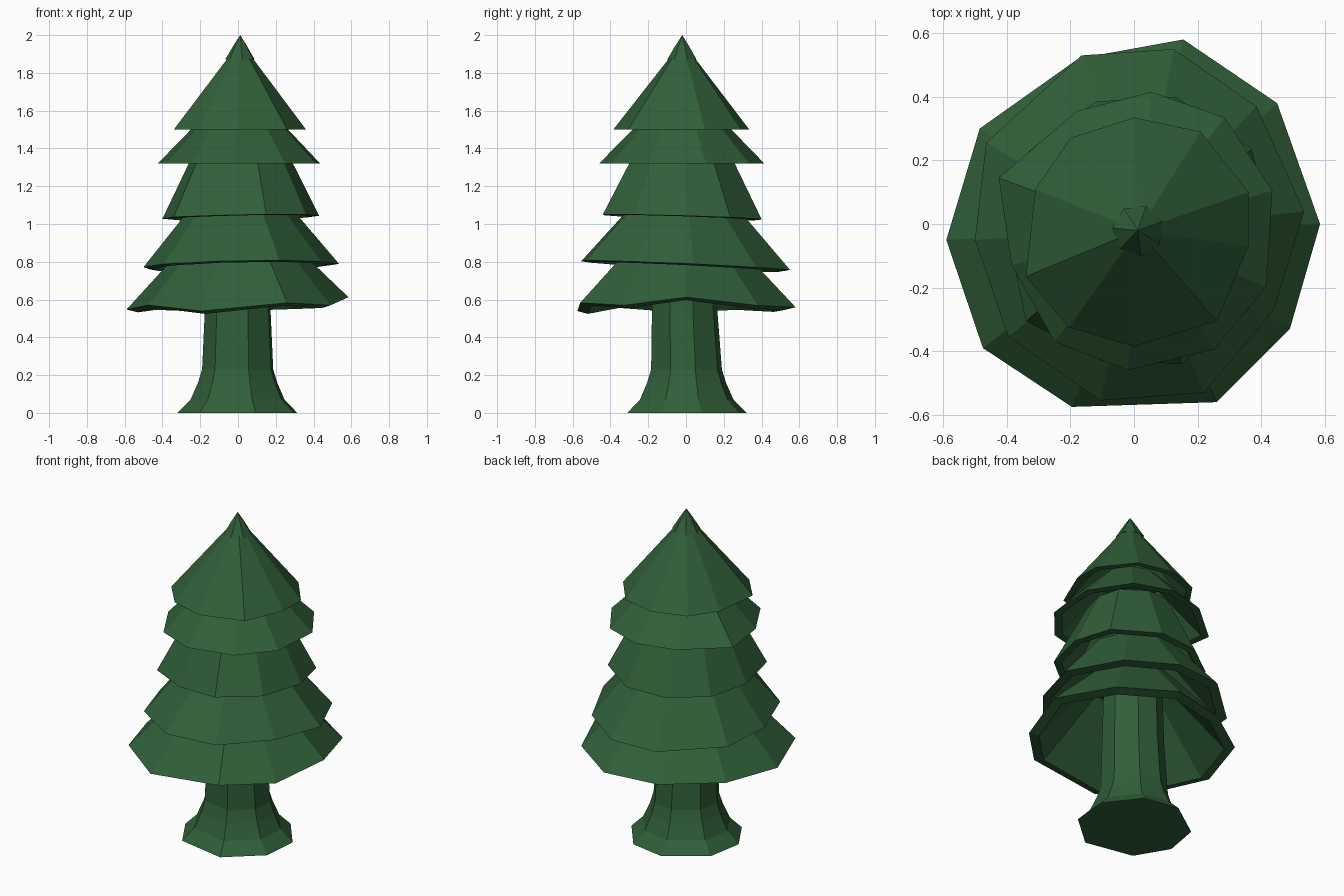
import bpy
import bmesh
from math import cos, sin, radians

green = bpy.data.materials.new("pine_green")
green.diffuse_color = (0.03, 0.115, 0.04, 1)


def loft(name, rings, tip=None):
    """Skin a stack of equal-sized rings, closing both ends (or ending in a tip)."""
    bm = bmesh.new()
    rows = [[bm.verts.new(p) for p in ring] for ring in rings]
    n = len(rows[0])
    for a, b in zip(rows, rows[1:]):
        for i in range(n):
            j = (i + 1) % n
            bm.faces.new((a[i], a[j], b[j], b[i]))
    bm.faces.new(rows[0][::-1])
    if tip:
        t = bm.verts.new(tip)
        for i in range(n):
            bm.faces.new((rows[-1][i], rows[-1][(i + 1) % n], t))
    else:
        bm.faces.new(rows[-1])
    bmesh.ops.recalc_face_normals(bm, faces=bm.faces)
    mesh = bpy.data.meshes.new(name)
    bm.to_mesh(mesh)
    bm.free()
    mesh.materials.append(green)
    ob = bpy.data.objects.new(name, mesh)
    bpy.context.collection.objects.link(ob)


CX, CY = 0.012, -0.02


def tier(name, rim, z, tilt, top_z, scale, drop, wobble=(0,)):
    """Hollow skirt of branches: inner shell, lip, outer rim, top."""
    def ring(s, z0, t):
        return [(CX + (x - CX) * s, CY + (y - CY) * s,
                 z0 + t * (tilt[0] * x + tilt[1] * y + wobble[i % len(wobble)]))
                for i, (x, y) in enumerate(rim)]
    inner_top = ring(scale * 0.85, z + (top_z - z) * 0.92, 0)
    loft(name, [inner_top, ring(0.9, z - drop, 1), ring(1, z, 1), ring(scale, top_z, 0)])


# Flared trunk with uneven sides
angles = [radians(a) for a in (15, 60, 100, 150, 190, 231, 287, 335)]
trunk = [(0.325, 0), (0.255, 0.07), (0.215, 0.16), (0.193, 0.23), (0.178, 0.55), (0.17, 0.85)]
loft("trunk", [[(r * cos(a), r * sin(a) - 0.01 * (z > 0.3), z) for a in angles]
               for r, z in trunk])

# Branch tiers from the bottom up, each with its irregular rim outline
tier("branches_bottom",
     [(0.585, 0), (0.45, 0.38), (0.155, 0.58), (-0.175, 0.52), (-0.485, 0.30),
      (-0.59, -0.05), (-0.475, -0.39), (-0.195, -0.575), (0.26, -0.56), (0.49, -0.33)],
     0.565, (0.03, 0), 0.93, 0.42, 0.015,
     (0.03, -0.01, -0.01, -0.01, 0.01, 0, 0.02, -0.02, 0.01, -0.01))
tier("branches_lower",
     [(0.535, 0.04), (0.385, 0.37), (0.125, 0.55), (-0.165, 0.53), (-0.465, 0.255),
      (-0.50, -0.05), (-0.395, -0.355), (-0.105, -0.555), (0.22, -0.53), (0.44, -0.27)],
     0.78, (0.02, -0.045), 1.12, 0.46, 0.008)
tier("branches_middle",
     [(0.43, 0), (0.37, 0.235), (0.13, 0.40), (-0.12, 0.385), (-0.33, 0.23),
      (-0.40, -0.02), (-0.34, -0.305), (-0.10, -0.43), (0.15, -0.44), (0.36, -0.27)],
     1.035, (0.02, -0.03), 1.40, 0.57, 0.003)
tier("branches_upper",
     [(0.435, 0.105), (0.285, 0.335), (0.055, 0.415), (-0.18, 0.355), (-0.425, 0.145),
      (-0.385, -0.13), (-0.25, -0.37), (-0.02, -0.46), (0.25, -0.395), (0.415, -0.20)],
     1.32, (0, 0), 1.58, 0.42, 0)
tier("branches_top",
     [(0.36, 0.10), (0.21, 0.29), (0, 0.335), (-0.20, 0.27), (-0.31, 0.11),
      (-0.34, -0.165), (-0.205, -0.325), (0, -0.385), (0.26, -0.305), (0.36, -0.07)],
     1.50, (0, 0), 1.91, 0.12, 0)

# Small pointed cap with a twisted fold
loft("tip", [[(CX + r * cos(radians(20 + 51.43 * i)), CY + r * sin(radians(20 + 51.43 * i)), z)
              for i in range(7)] for r, z in ((0.03, 1.89), (0.081, 1.87), (0.036, 1.945))],
     tip=(0.012, -0.02, 2.0))
